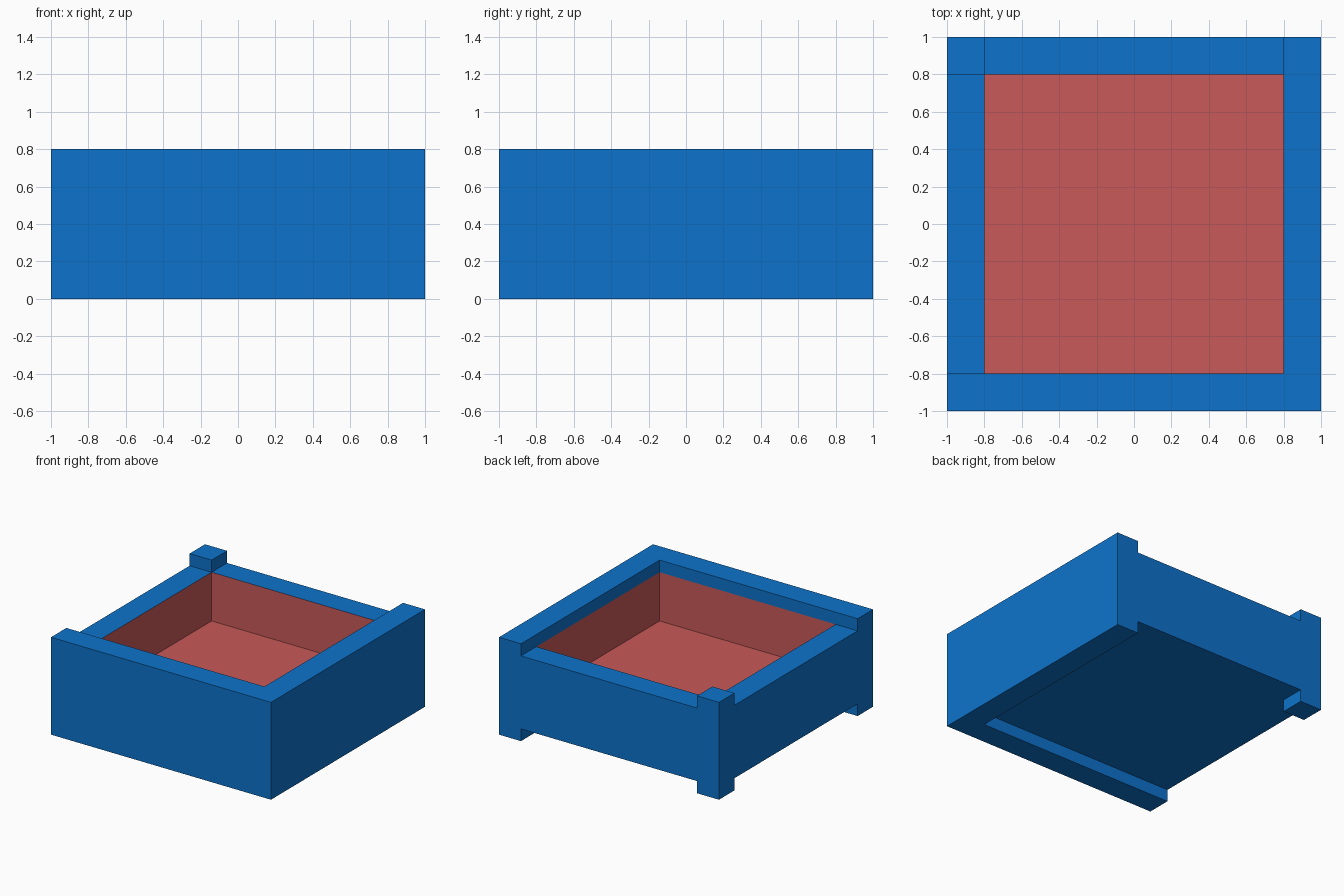
import bpy, bmesh

if "Cube" in bpy.data.objects:
    bpy.data.objects.remove(bpy.data.objects["Cube"])

def material(name, rgb):
    m = bpy.data.materials.new(name)
    m.diffuse_color = (*rgb, 1)
    m.use_nodes = True
    m.node_tree.nodes["Principled BSDF"].inputs["Base Color"].default_value = m.diffuse_color
    return m

blue = material("blue", (0.004, 0.172, 0.604))
red = material("soft red", (0.578, 0.102, 0.100))

# Grid planes: walls, pocket, and the feet / floor / wall / rim levels
XY = (-1.0, -0.8, 0.8, 1.0)
Z = (0.0, 0.1, 0.3, 0.7, 0.8)
RIM = {(0, 0), (1, 0), (2, 0), (2, 1), (2, 2), (0, 2)}  # front bar, right bar, corner post

def solid(i, j, k):
    if not (0 <= i < 3 and 0 <= j < 3 and 0 <= k < 4):
        return False
    if k in (0, 3):              # feet and raised rim
        return (i, j) in RIM
    return k == 1 or (i, j) != (1, 1)   # floor slab, then walls round the pocket

bm = bmesh.new()
verts = {}

def vert(p):
    if p not in verts:
        verts[p] = bm.verts.new((XY[p[0]], XY[p[1]], Z[p[2]]))
    return verts[p]

# Skin every exposed cell side
for i in range(3):
    for j in range(3):
        for k in range(4):
            if not solid(i, j, k):
                continue
            for axis in range(3):
                for side in (0, 1):
                    n = [i, j, k]
                    n[axis] += 1 if side else -1
                    if solid(*n):
                        continue
                    u, v = (axis + 1) % 3, (axis + 2) % 3
                    ring = []
                    for du, dv in ((0, 0), (1, 0), (1, 1), (0, 1)):
                        p = [i, j, k]
                        p[axis] += side
                        p[u] += du
                        p[v] += dv
                        ring.append(vert(tuple(p)))
                    f = bm.faces.new(ring if side else ring[::-1])
                    # The pocket lining is red up to the wall top
                    f.material_index = int(tuple(n) == (1, 1, 2))

# Merge flat areas, keeping colour borders
bmesh.ops.dissolve_limit(bm, angle_limit=0.01, verts=bm.verts[:],
                         edges=bm.edges[:], delimit={'MATERIAL'})
mesh = bpy.data.meshes.new("square_tray")
bm.to_mesh(mesh)
bm.free()
mesh.materials.append(blue)
mesh.materials.append(red)
tray = bpy.data.objects.new("square_tray", mesh)
bpy.context.collection.objects.link(tray)
